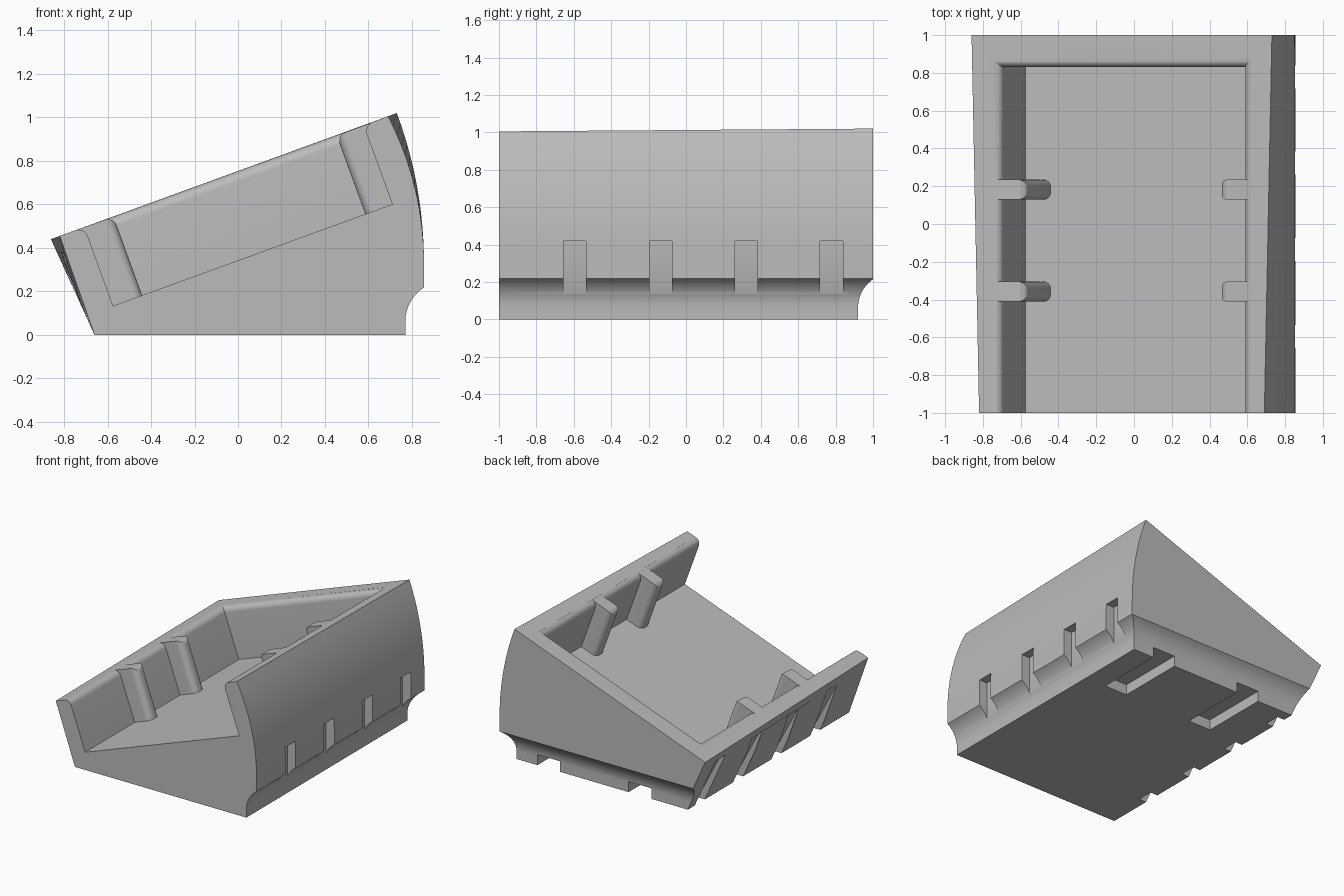
import bpy, bmesh, math
from mathutils import Vector

old = bpy.data.objects.get("Cube")
if old:
    bpy.data.objects.remove(old, do_unlink=True)

grey = bpy.data.materials.new("plain grey")
grey.use_nodes = True
grey.diffuse_color = (0.5, 0.5, 0.5, 1)
grey.node_tree.nodes["Principled BSDF"].inputs["Base Color"].default_value = (0.5, 0.5, 0.5, 1)

TILT = math.radians(20)
U = Vector((math.cos(TILT), 0, math.sin(TILT)))    # along the sloping top
V = Vector((-math.sin(TILT), 0, math.cos(TILT)))   # square to the sloping top
TOP, FLOOR, LEFT, RIGHT, BACK = 0.708, 0.322, -0.494, 0.872, 0.83


def tilted(u, y, v):
    return U * u + V * v + Vector((0, y, 0))


def loft(name, rings):
    """Closed solid through rings of equal point count."""
    bm = bmesh.new()
    loops = [[bm.verts.new(p) for p in ring] for ring in rings]
    for a, b in zip(loops, loops[1:]):
        for i in range(len(a)):
            j = (i + 1) % len(a)
            bm.faces.new((a[i], a[j], b[j], b[i]))
    bm.faces.new(loops[0])
    bm.faces.new(loops[-1])
    bmesh.ops.recalc_face_normals(bm, faces=bm.faces)
    mesh = bpy.data.meshes.new(name)
    bm.to_mesh(mesh)
    bm.free()
    mesh.materials.append(grey)
    obj = bpy.data.objects.new(name, mesh)
    bpy.context.collection.objects.link(obj)
    return obj


def extrude_y(name, profile, y0, y1):
    return loft(name, [[(x, y, z) for x, z in profile] for y in (y0, y1)])


def box(name, x0, x1, y0, y1, z0, z1):
    return extrude_y(name, [(x0, z0), (x1, z0), (x1, z1), (x0, z1)], y0, y1)


def arc(run, rise, steps):
    """Arc starting straight up, ending offset by run and rise."""
    angle = 2 * math.atan(run / rise)
    radius = rise / math.sin(angle)
    return [(radius * (1 - math.cos(angle * i / steps)),
             radius * math.sin(angle * i / steps)) for i in range(steps + 1)]


def combine(target, tool, operation):
    mod = target.modifiers.new(operation, 'BOOLEAN')
    mod.object, mod.operation, mod.solver = tool, operation, 'EXACT'
    bpy.context.view_layer.objects.active = target
    bpy.ops.object.modifier_apply(modifier=mod.name)
    bpy.data.objects.remove(tool, do_unlink=True)


# Wedge body, slightly wider at the back
COVE = arc(0.085, 0.155, 10)


def section(y, left_top, right_top):
    pts = [(-0.66, 0), (0.77, 0)]
    pts += [(0.77 + a, 0.063 + b) for a, b in COVE]
    pts += [(0.855 - a, 0.33 + b) for a, b in arc(0.855 - right_top[0], right_top[1] - 0.33, 14)]
    pts.append(left_top)
    return [(x, y, z) for x, z in pts]


body = loft("wedge_tray", [section(-1, (-0.82, 0.455), (0.69, 1.005)),
                           section(1, (-0.86, 0.44), (0.73, 1.02))])

# Cove along the lower back edge
cove = [(0.92, -0.1)] + [(0.92 + a, 0.063 + b) for a, b in COVE] + [(1.2, 0.218), (1.2, -0.1)]
combine(body, loft("back_cove", [[(x, y, z) for y, z in cove] for x in (-1.2, 1.2)]), 'DIFFERENCE')

# Tilted tray recess with a rounded rim, open at the front
ROUND = 0.045
levels = [(FLOOR, 0)] + [(TOP - ROUND + b, a) for a, b in arc(ROUND, ROUND, 8)] + [(TOP + 0.3, ROUND)]
rings = [[tilted(LEFT - o, -1.3, v), tilted(RIGHT + o, -1.3, v),
          tilted(RIGHT + o, BACK + o, v), tilted(LEFT - o, BACK + o, v)] for v, o in levels]
combine(body, loft("recess", rings), 'DIFFERENCE')


# Ribs on both side walls, rounded on the free end
def rib(y, wall, end):
    inside = wall + math.copysign(0.07, wall - end)
    ring = [(inside, y - 0.053), (end, y - 0.053), (end, y + 0.053), (inside, y + 0.053)]
    obj = loft("rib", [[tilted(u, w, v) for u, w in ring] for v in (FLOOR - 0.03, TOP - 0.001)])
    bm = bmesh.new()
    bm.from_mesh(obj.data)
    low = FLOOR

    def free_end(edge):
        at_end = all(abs(p.co.dot(U) - end) < 0.001 for p in edge.verts)
        return at_end and any(p.co.dot(V) > low for p in edge.verts)
    bmesh.ops.bevel(bm, geom=[e for e in bm.edges if free_end(e)], offset=0.042,
                    segments=6, profile=0.5, affect='EDGES')
    bm.to_mesh(obj.data)
    bm.free()
    return obj


for y in (-0.358, 0.182):
    combine(body, rib(y, LEFT, -0.352), 'UNION')
    combine(body, rib(y, RIGHT, 0.74), 'UNION')

# Clip slots low on both outer sides
left_slot = [(-0.6, -0.05), (-0.6, 0), (-0.8, 0.38), (-1, 0.38), (-1, -0.05)]
for y in (-0.595, -0.135, 0.322, 0.778):
    combine(body, box("slot", 0.785, 1, y - 0.061, y + 0.061, 0.05, 0.42), 'DIFFERENCE')
    combine(body, extrude_y("slot", left_slot, y - 0.061, y + 0.061), 'DIFFERENCE')

# Channels under the back edge
for x in (0.5, -0.26):
    combine(body, box("channel", x - 0.095, x + 0.095, 0.4, 1.2, -0.1, 0.08), 'DIFFERENCE')

bpy.ops.object.select_all(action='DESELECT')
body.select_set(True)
bpy.context.view_layer.objects.active = body
bpy.ops.object.shade_smooth_by_angle(angle=math.radians(30))
